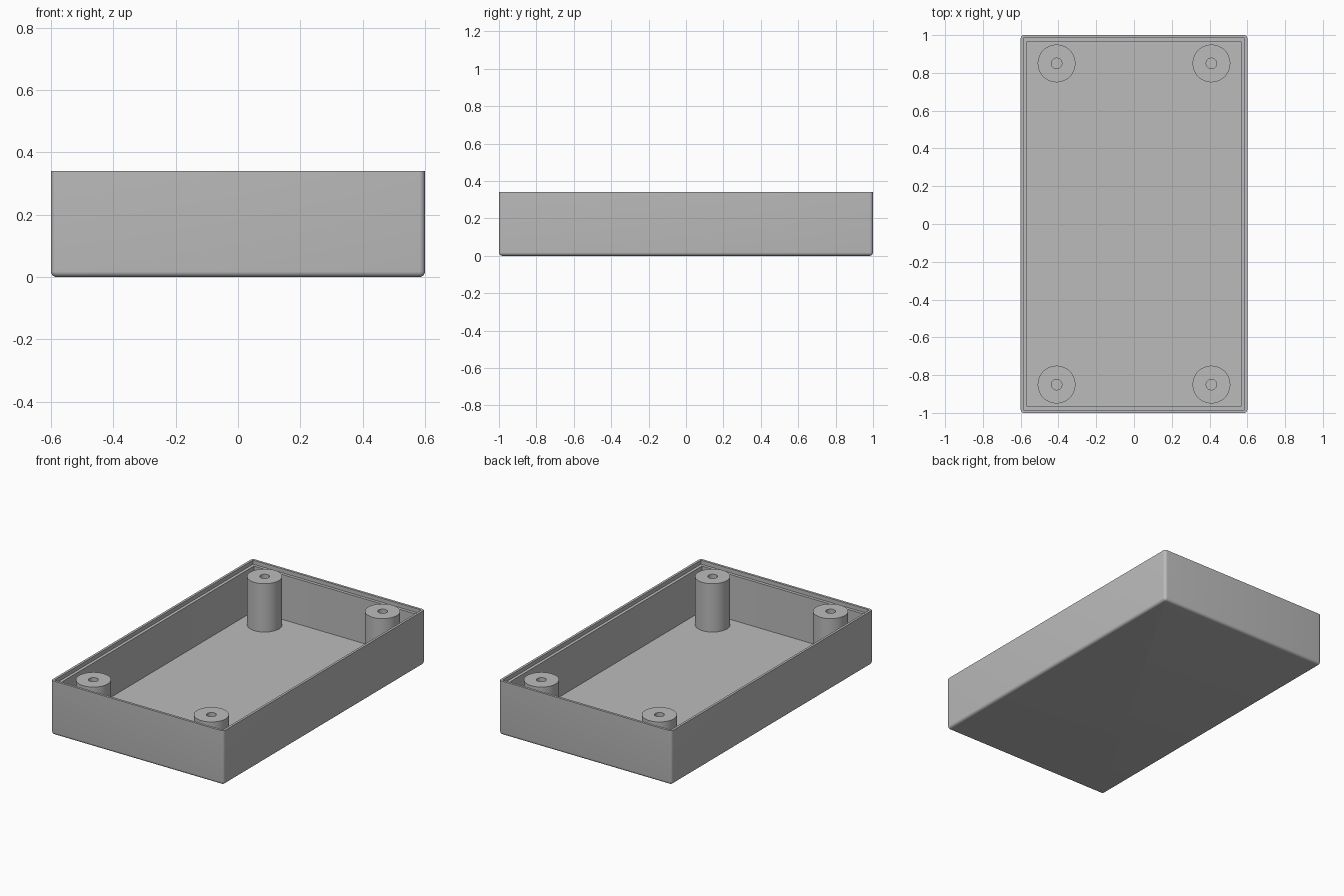
import bpy, bmesh
from math import sin, cos, pi, radians

if "Cube" in bpy.data.objects:
    bpy.data.objects.remove(bpy.data.objects["Cube"])

HX, HY, HEIGHT = 0.6, 1.0, 0.34      # outer half sizes and height
WALL, LIP, LIP_DEPTH = 0.034, 0.015, 0.025
FLOOR, FILLET = 0.033, 0.018
POST_X, POST_Y, POST_TOP = 0.41, 0.85, 0.337
POST_R, HOLE_R = 0.1, 0.028

grey = bpy.data.materials.new("grey plastic")
grey.use_nodes = True
colour = (0.5, 0.5, 0.5, 1)
grey.diffuse_color = colour
grey.node_tree.nodes["Principled BSDF"].inputs["Base Color"].default_value = colour


def rounded_ring(hx, hy, r, z, steps):
    """Points of a rounded rectangle; a circle when hx = hy = r."""
    points = []
    corners = [(1, 1), (-1, 1), (-1, -1), (1, -1)]
    for quarter, (sx, sy) in enumerate(corners):
        for i in range(steps + 1):
            a = (quarter + i / steps) * pi / 2
            points.append((sx * (hx - r) + r * cos(a), sy * (hy - r) + r * sin(a), z))
    return points


def skin(name, rings, location=(0, 0, 0)):
    """Join successive rings with faces and cap both ends."""
    bm = bmesh.new()
    loops = [[bm.verts.new(p) for p in ring] for ring in rings]
    for low, high in zip(loops, loops[1:]):
        for i in range(len(low)):
            j = (i + 1) % len(low)
            bm.faces.new((low[i], low[j], high[j], high[i]))
    bm.faces.new(loops[0][::-1])
    bm.faces.new(loops[-1])
    bmesh.ops.remove_doubles(bm, verts=bm.verts, dist=0.00001)
    bmesh.ops.recalc_face_normals(bm, faces=bm.faces)
    mesh = bpy.data.meshes.new(name)
    bm.to_mesh(mesh)
    bm.free()
    mesh.materials.append(grey)
    obj = bpy.data.objects.new(name, mesh)
    obj.location = location
    bpy.context.collection.objects.link(obj)
    bpy.ops.object.select_all(action="DESELECT")
    obj.select_set(True)
    bpy.context.view_layer.objects.active = obj
    bpy.ops.object.shade_smooth_by_angle(angle=radians(30))
    return obj


def tray_ring(inset, z, r):
    return rounded_ring(HX - inset, HY - inset, r, z, 6)


# Tray: filleted underside, outer walls, stepped lip, inner walls and floor
rings = []
for k in range(7):
    a = k / 6 * pi / 2
    inset = FILLET * (1 - sin(a))
    rings.append(tray_ring(inset, FILLET * (1 - cos(a)), max(FILLET - inset, 0.001)))
rings += [
    tray_ring(0, HEIGHT, FILLET),
    tray_ring(LIP, HEIGHT, 0.003),
    tray_ring(LIP, HEIGHT - LIP_DEPTH, 0.003),
    tray_ring(WALL, HEIGHT - LIP_DEPTH, 0.001),
    tray_ring(WALL, FLOOR, 0.001),
]
skin("tray", rings)

# Screw posts: one in each corner, with a blind hole
for sx, side in ((1, "left"), (-1, "right")):
    for sy, end in ((-1, "front"), (1, "back")):
        profile = [(POST_R, FLOOR - 0.005), (POST_R, POST_TOP),
                   (HOLE_R, POST_TOP), (HOLE_R, FLOOR + 0.02)]
        skin(f"screw_post_{end}_{side}",
             [rounded_ring(r, r, r, z, 12) for r, z in profile],
             (sx * POST_X, sy * POST_Y, 0))
